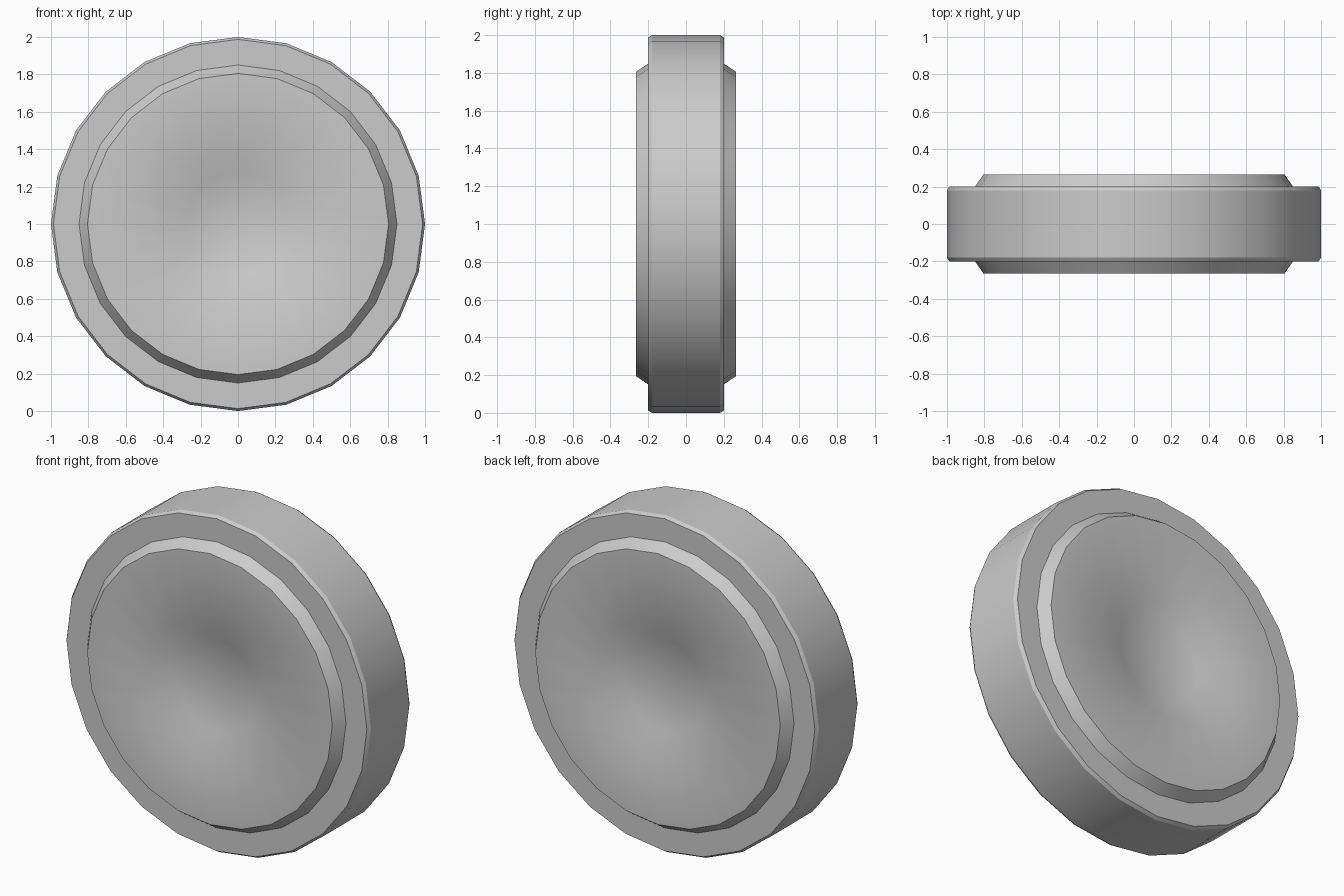
import bpy, bmesh, math

if "Cube" in bpy.data.objects:
    bpy.data.objects.remove(bpy.data.objects["Cube"])

SIDES = 24
CENTRE_Z = 1.0

# Half profile as (radius, y): hub dish, raised disc, tyre wall, tread edge
half = [(0, 0.2), (0.275, 0.2), (0.405, 0.265), (0.805, 0.265),
        (0.85, 0.2), (0.987, 0.2), (1.0, 0.18)]
profile = half + [(r, -y) for r, y in reversed(half)]


def lathe(name, points):
    """Revolve (radius, y) points around the y axis."""
    bm = bmesh.new()
    rings = []
    for r, y in points:
        count = SIDES if r > 0 else 1
        rings.append([bm.verts.new((r * math.cos(2 * math.pi * i / SIDES), y,
                                    CENTRE_Z + r * math.sin(2 * math.pi * i / SIDES)))
                      for i in range(count)])
    for a, b in zip(rings, rings[1:]):
        for i in range(SIDES):
            j = (i + 1) % SIDES
            corners = [a[i % len(a)], a[j % len(a)], b[j % len(b)], b[i % len(b)]]
            bm.faces.new(list(dict.fromkeys(corners)))
    # Flat hub centres become single polygons
    bmesh.ops.dissolve_verts(bm, verts=[rings[0][0], rings[-1][0]])
    bmesh.ops.recalc_face_normals(bm, faces=bm.faces)
    mesh = bpy.data.meshes.new(name)
    bm.to_mesh(mesh)
    bm.free()
    obj = bpy.data.objects.new(name, mesh)
    bpy.context.collection.objects.link(obj)
    return obj


# Wheel: tyre with raised side discs and dished hubs
wheel = lathe("wheel", profile)
bpy.context.view_layer.objects.active = wheel
wheel.select_set(True)
bpy.ops.object.shade_smooth_by_angle(angle=math.radians(30))
